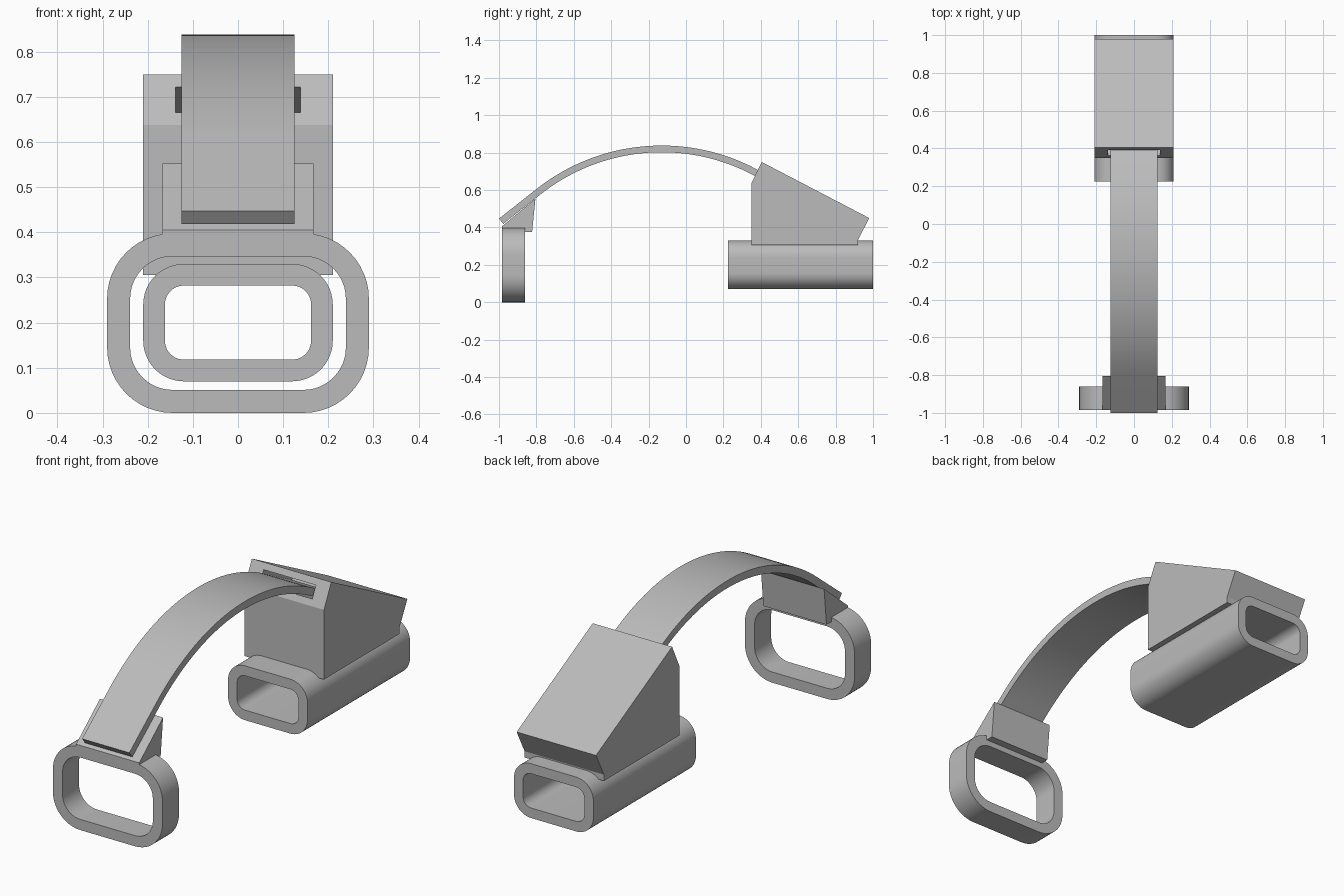
import bpy
import math
from mathutils import Matrix, Vector

cube = bpy.data.objects.get("Cube")
if cube:
    bpy.data.objects.remove(cube, do_unlink=True)

GREY = (0.5, 0.5, 0.5, 1)
mat = bpy.data.materials.new("plain grey")
mat.use_nodes = True
mat.diffuse_color = GREY
mat.node_tree.nodes["Principled BSDF"].inputs["Base Color"].default_value = GREY


def make(name, verts, faces, smooth=False):
    mesh = bpy.data.meshes.new(name)
    mesh.from_pydata(verts, [], faces)
    mesh.materials.append(mat)
    obj = bpy.data.objects.new(name, mesh)
    bpy.context.collection.objects.link(obj)
    if smooth:
        bpy.ops.object.select_all(action="DESELECT")
        obj.select_set(True)
        bpy.context.view_layer.objects.active = obj
        bpy.ops.object.shade_smooth_by_angle(angle=math.radians(30))
    return obj


def extrude_side(name, profile, half):
    """Closed counter-clockwise (y, z) profile extruded across x."""
    n = len(profile)
    verts = [(x, y, z) for x in (-half, half) for y, z in profile]
    faces = [list(range(n))[::-1], list(range(n, 2 * n))]
    faces += [(i, (i + 1) % n, (i + 1) % n + n, i + n) for i in range(n)]
    return make(name, verts, faces)


def rounded(hx, hz, r, steps=12):
    """Rounded rectangle outline in (x, z)."""
    pts = []
    for k, (sx, sz) in enumerate([(1, 1), (-1, 1), (-1, -1), (1, -1)]):
        for i in range(steps + 1):
            a = math.pi / 2 * (k + i / steps)
            pts.append((sx * (hx - r) + r * math.cos(a),
                        sz * (hz - r) + r * math.sin(a)))
    return pts


def rounded_tube(name, hx, hz, wall, r, r_in, cz, y0, y1):
    loops = [(rounded(hx, hz, r), y0), (rounded(hx, hz, r), y1),
             (rounded(hx - wall, hz - wall, r_in), y1),
             (rounded(hx - wall, hz - wall, r_in), y0)]
    n = len(loops[0][0])
    verts = [(x, y, z + cz) for pts, y in loops for x, z in pts]
    faces = []
    for k in range(4):
        a, b = k * n, (k + 1) % 4 * n
        faces += [(a + i, b + i, b + (i + 1) % n, a + (i + 1) % n)
                  for i in range(n)]
    return make(name, verts, faces, smooth=True)


# Front ring and rear tube
rounded_tube("front_ring", 0.29, 0.199, 0.051, 0.145, 0.094, 0.199, -0.985, -0.86)
rounded_tube("rear_tube", 0.21, 0.13, 0.048, 0.09, 0.042, 0.2, 0.225, 1.0)

# Wedge joining ring and strap
extrude_side("front_wedge", [(-0.985, 0.39), (-0.86, 0.39), (-0.86, 0.375),
                             (-0.823, 0.375), (-0.805, 0.553),
                             (-0.985, 0.405)], 0.167)

# Rear block with a slot cut square to its sloped front face
block = extrude_side("rear_block", [(0.35, 0.305), (0.92, 0.305), (0.92, 0.335),
                                    (0.98, 0.45), (0.405, 0.75),
                                    (0.35, 0.638)], 0.21)
along = Vector((0.894, -0.447))
across = Vector((0.447, 0.894))
mouth = Vector((0.377, 0.694))
corners = [mouth + along * a + across * b
           for a, b in ((-0.1, -0.031), (0.25, -0.031), (0.25, 0.031), (-0.1, 0.031))]
cutter = extrude_side("slot_cutter", [tuple(c) for c in corners], 0.138)
cutter.hide_render = True
cut = block.modifiers.new("slot", "BOOLEAN")
cut.operation = "DIFFERENCE"
cut.solver = "EXACT"
cut.object = cutter
bpy.context.view_layer.update()
graph = bpy.context.evaluated_depsgraph_get()
result = bpy.data.meshes.new_from_object(block.evaluated_get(graph))
block.modifiers.clear()
block.data = result
bpy.data.objects.remove(cutter, do_unlink=True)

# Strap: straight front end, arc, straight tail inside the slot
R, THICK = 1.08, 0.036
CENTRE = Vector((-0.13, 0.838 - R))
A0, A1, STEPS = math.radians(-38.3), math.radians(27.5), 40


def strap_edge(radius):
    def point(a):
        return CENTRE + radius * Vector((math.sin(a), math.cos(a)))

    def tangent(a):
        return Vector((math.cos(a), -math.sin(a)))

    arc = [point(A0 + (A1 - A0) * i / STEPS) for i in range(STEPS + 1)]
    return [arc[0] - tangent(A0) * 0.255] + arc + [arc[-1] + tangent(A1) * 0.22]


top, bottom = strap_edge(R), strap_edge(R - THICK)
n = len(top)
verts = []
for t, b in zip(top, bottom):
    verts += [(-0.125, *t), (0.125, *t), (0.125, *b), (-0.125, *b)]
faces = [(0, 3, 2, 1), tuple(4 * (n - 1) + k for k in range(4))]
for i in range(n - 1):
    for k in range(4):
        m = (k + 1) % 4
        faces.append((4 * i + k, 4 * i + m, 4 * i + 4 + m, 4 * i + 4 + k))
make("strap", verts, faces, smooth=True)
